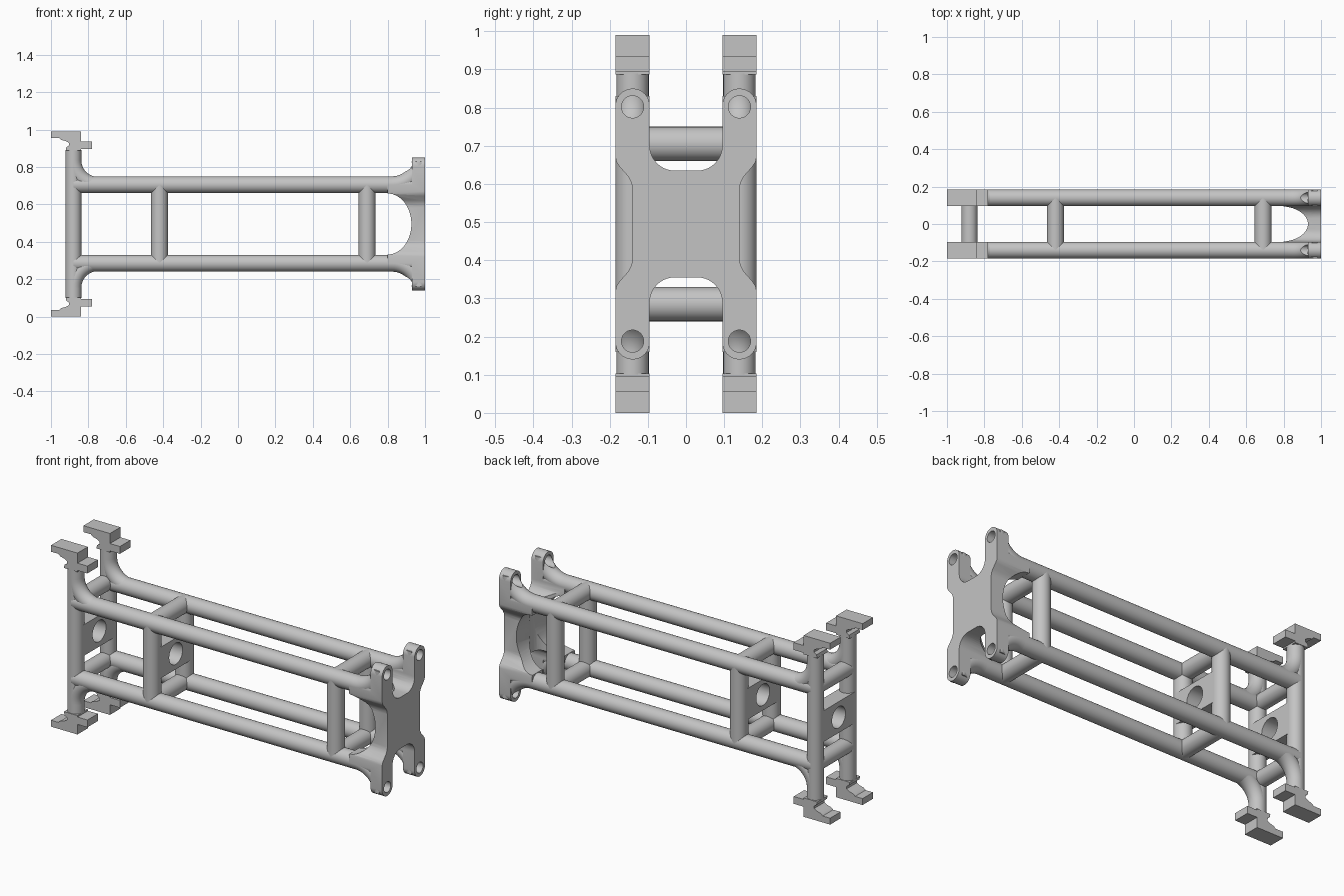
import bpy, bmesh, math
from mathutils import Vector

if "Cube" in bpy.data.objects:
    bpy.data.objects.remove(bpy.data.objects["Cube"], do_unlink=True)

ZC = 0.495            # mid height
RAIL = 0.21           # rail offset from mid height
Y = 0.14              # side frame offset
R = 0.045             # tube radius
POST_X = -0.88

grey = bpy.data.materials.new("plain grey")
grey.use_nodes = True
grey.diffuse_color = (0.55, 0.55, 0.55, 1)
grey.node_tree.nodes["Principled BSDF"].inputs["Base Color"].default_value = (0.55, 0.55, 0.55, 1)


def finish(name, bm):
    bmesh.ops.recalc_face_normals(bm, faces=bm.faces)
    me = bpy.data.meshes.new(name)
    bm.to_mesh(me)
    bm.free()
    me.materials.append(grey)
    ob = bpy.data.objects.new(name, me)
    bpy.context.collection.objects.link(ob)
    return ob


def prism(name, pts, axis, lo, hi):
    """Extrude a 2D outline along an axis."""
    place = {"x": lambda a, b, t: (t, a, b),
             "y": lambda a, b, t: (a, t, b),
             "z": lambda a, b, t: (a, b, t)}[axis]
    bm = bmesh.new()
    rings = [[bm.verts.new(place(a, b, t)) for a, b in pts] for t in (lo, hi)]
    n = len(pts)
    bm.faces.new(rings[0])
    bm.faces.new(rings[1])
    for i in range(n):
        j = (i + 1) % n
        bm.faces.new((rings[0][i], rings[0][j], rings[1][j], rings[1][i]))
    return finish(name, bm)


def tube(name, path, r=R, sides=32):
    """Round bar along a planar path."""
    path = [Vector(p) for p in path]
    bm = bmesh.new()
    rings = []
    for i, p in enumerate(path):
        t = (path[min(i + 1, len(path) - 1)] - path[max(i - 1, 0)]).normalized()
        u = Vector((1, 0, 0)) if abs(t.y) > 0.9 else Vector((0, 1, 0))
        v = t.cross(u)
        rings.append([bm.verts.new(p + r * (math.cos(a) * u + math.sin(a) * v))
                      for a in (2 * math.pi * k / sides for k in range(sides))])
    bm.faces.new(rings[0])
    bm.faces.new(rings[-1])
    for a, b in zip(rings, rings[1:]):
        for k in range(sides):
            m = (k + 1) % sides
            bm.faces.new((a[k], a[m], b[m], b[k]))
    return finish(name, bm)


def arc(cx, cy, a, b, start, end, n=16):
    return [(cx + a * math.cos(math.radians(start + (end - start) * i / n)),
             cy + b * math.sin(math.radians(start + (end - start) * i / n))) for i in range(n + 1)]


def boolean(ob, cutter, op="DIFFERENCE"):
    cutter.hide_render = True
    m = ob.modifiers.new("cut", "BOOLEAN")
    m.operation, m.object, m.solver = op, cutter, "EXACT"
    bpy.context.view_layer.objects.active = ob
    bpy.ops.object.modifier_apply(modifier=m.name)
    bpy.data.objects.remove(cutter, do_unlink=True)


def hole(ob, y, z, r, x0, x1):
    boolean(ob, tube("hole_cutter", [(x0, y, z), (x1, y, z)], r))


parts = []

# Side frames: rails, uprights, end fillets and hooks
for sy, side in ((-1, "front"), (1, "back")):
    y = sy * Y
    parts.append(tube(side + "_end_post", [(POST_X, y, 0.1), (POST_X, y, 0.89)], 0.0425))
    for x, label in ((-0.42, "middle"), (0.69, "far")):
        parts.append(tube(f"{side}_{label}_post", [(x, y, ZC - RAIL), (x, y, ZC + RAIL)]))
    for sz, level in ((-1, "lower"), (1, "upper")):
        tag = f"{side}_{level}"
        z = ZC + sz * RAIL
        parts.append(tube(tag + "_rail", [(POST_X, y, z), (0.95, y, z)]))

        # Curved fillet from rail to end post
        bend = arc(-0.75, RAIL + 0.13, 0.13, 0.13, 270, 180)
        parts.append(tube(tag + "_post_fillet", [(x, y, ZC + sz * h) for x, h in bend], 0.0425))

        # Curved fillet from rail to bolt plate, trimmed flush and drilled
        bend = arc(0.825, RAIL + 0.145, 0.148, 0.145, 270, 358)
        f = tube(tag + "_plate_fillet", [(x, y, ZC + sz * h) for x, h in bend])
        boolean(f, prism("trim", [(0.98, -0.2), (1.1, -0.2), (1.1, 1.2), (0.98, 1.2)],
                         "y", y - 0.1, y + 0.1))
        boolean(f, prism("trim", [(0.7, ZC + sz * 0.335), (1.1, ZC + sz * 0.335),
                                  (1.1, ZC + sz * 0.6), (0.7, ZC + sz * 0.6)],
                         "y", y - 0.1, y + 0.1))
        hole(f, y, ZC + sz * 0.307, 0.029, 0.8, 1.1)
        parts.append(f)

        # Stepped hook
        prof = [(-1, 0.46), (-1, 0.495), (-0.84, 0.495), (-0.84, 0.44), (-0.78, 0.44),
                (-0.78, 0.4), (-0.84, 0.4), (-0.84, 0.392), (-0.922, 0.392), (-0.918, 0.41),
                (-0.903, 0.42), (-0.903, 0.433), (-0.92, 0.443), (-0.945, 0.45), (-0.955, 0.46)]
        parts.append(prism(tag + "_hook", [(x, ZC + sz * h) for x, h in prof],
                           "y", y - 0.045, y + 0.045))

# Crossbars joining the two side frames
for x, label in ((POST_X, "end"), (-0.42, "middle"), (0.69, "far")):
    r = 0.0425 if label == "end" else R
    for sz, level in ((-1, "lower"), (1, "upper")):
        z = ZC + sz * RAIL
        parts.append(tube(f"{label}_{level}_crossbar", [(x, -Y, z), (x, Y, z)], r))
    if label != "far":
        # Drilled centre block
        b = prism(label + "_drilled_block",
                  [(x - r, ZC - 0.085), (x + r, ZC - 0.085), (x + r, ZC + 0.085), (x - r, ZC + 0.085)],
                  "y", -Y, Y)
        hole(b, 0, ZC, 0.058, x - 0.2, x + 0.2)
        parts.append(b)

# Bolt plate: side profile, end outline and plan outline intersected
side_prof = ([(0.8, ZC + RAIL), (0.93, ZC + RAIL), (0.93, 0.87), (1, 0.87),
              (1, 0.12), (0.93, 0.12), (0.93, ZC - RAIL), (0.8, ZC - RAIL)]
             + arc(0.8, ZC, 0.127, 0.163, -90, 90, 28))
plate = prism("bolt_plate", side_prof, "y", -0.2, 0.2)
quarter = (arc(0.03, 0.205, 0.065, 0.065, 270, 360, 10)
           + arc(0.14, 0.31, 0.045, 0.045, 180, 0, 16)
           + [(0.185, 0.175), (0.182, 0.162), (0.174, 0.15), (0.152, 0.125),
              (0.143, 0.108), (0.14, 0.09)])
half = quarter + [(y, -z) for y, z in reversed(quarter)]
outline = half + [(-y, z) for y, z in reversed(half)]
boolean(plate, prism("outline", [(y, ZC + z) for y, z in outline], "x", 0.7, 1.1), "INTERSECT")
plan = [(0.7, 0.095)] + arc(0.78, 0, 0.15, 0.095, 90, -90, 28) + [(0.7, -0.095)]
boolean(plate, prism("plan_cut", plan, "z", -0.1, 1.1))
for sy in (-1, 1):
    for sz in (-1, 1):
        hole(plate, sy * Y, ZC + sz * 0.307, 0.029, 0.8, 1.1)
parts.append(plate)

# Smooth the round surfaces, keep edges sharp
bpy.ops.object.select_all(action="DESELECT")
for ob in parts:
    ob.select_set(True)
bpy.context.view_layer.objects.active = plate
bpy.ops.object.shade_smooth_by_angle(angle=math.radians(30))
